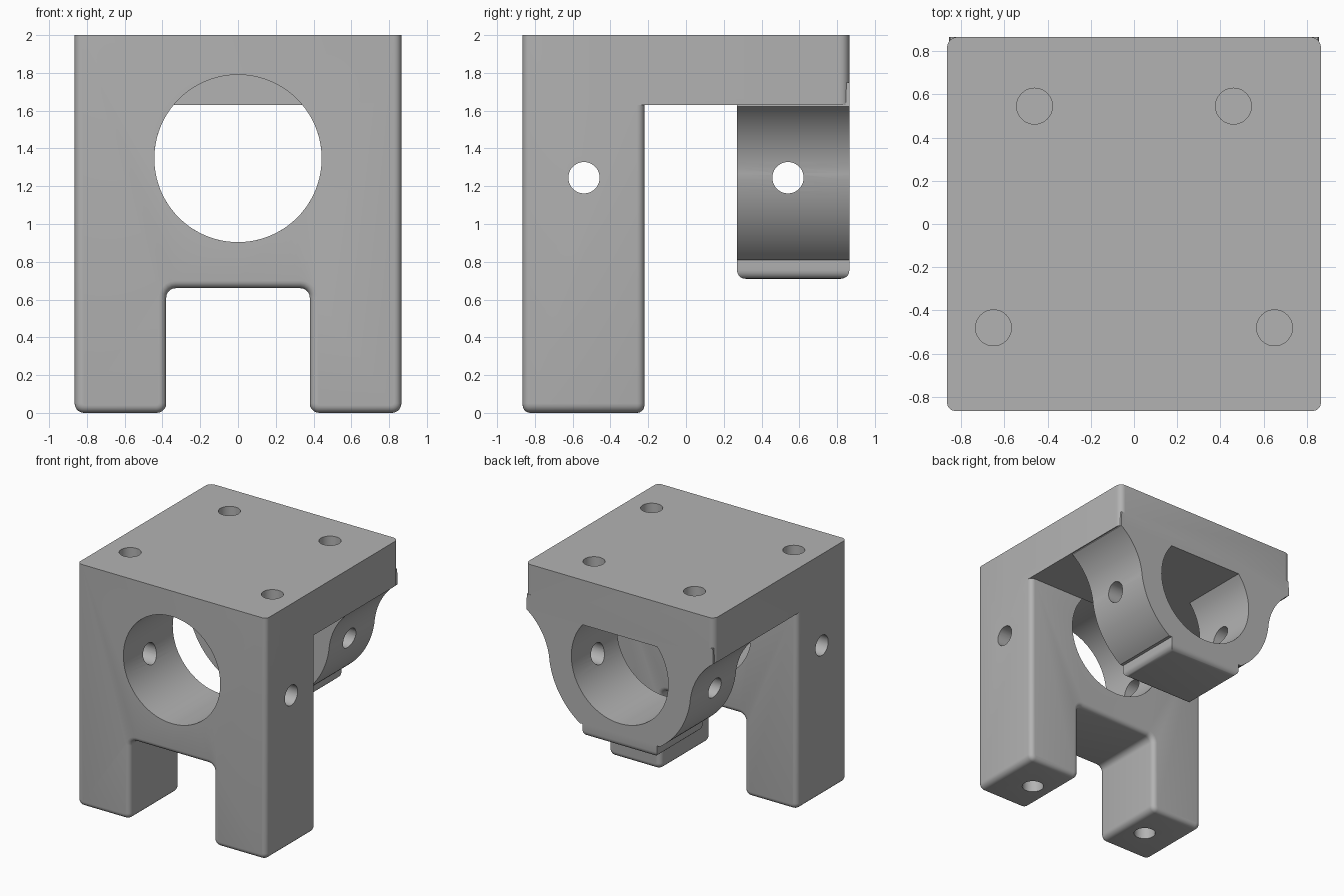
import bpy, bmesh
from math import pi, sin, cos, atan2
from mathutils import Matrix

old = bpy.data.objects.get("Cube")
if old:
    bpy.data.objects.remove(old)

HALF = 0.865                     # half width of the body
BACK_OF_FRONT = -0.22            # rear face of the front block
RING_FRONT = 0.27                # front face of the rear ring
PLATE_Z = 1.63                   # underside of the top plate
BORE_Z, BORE_R = 1.347, 0.443
ROUND = 0.05

grey = bpy.data.materials.new("matte grey")
grey.use_nodes = True
colour = (0.45, 0.45, 0.45, 1)
grey.diffuse_color = colour
grey.node_tree.nodes["Principled BSDF"].inputs["Base Color"].default_value = colour


def arc(cx, cz, r, a0, a1, n):
    return [(cx + r * cos(a0 + (a1 - a0) * i / n), cz + r * sin(a0 + (a1 - a0) * i / n))
            for i in range(n + 1)]


def finish(name, bm):
    bmesh.ops.recalc_face_normals(bm, faces=bm.faces)
    mesh = bpy.data.meshes.new(name)
    bm.to_mesh(mesh)
    bm.free()
    mesh.materials.append(grey)
    obj = bpy.data.objects.new(name, mesh)
    bpy.context.collection.objects.link(obj)
    return obj


def round_edges(bm, rule, width):
    edges = [e for e in bm.edges if rule(*(v.co for v in e.verts))]
    bmesh.ops.bevel(bm, geom=edges, offset=width, segments=5, profile=0.5, affect='EDGES')


def extrude_y(name, points, y0, y1, rule=None, width=0):
    """Extrude an x-z outline along y."""
    bm = bmesh.new()
    face = bm.faces.new([bm.verts.new((x, y0, z)) for x, z in points])
    result = bmesh.ops.extrude_face_region(bm, geom=[face])
    moved = [g for g in result["geom"] if isinstance(g, bmesh.types.BMVert)]
    bmesh.ops.translate(bm, verts=moved, vec=(0, y1 - y0, 0))
    bmesh.ops.recalc_face_normals(bm, faces=bm.faces)
    if rule:
        round_edges(bm, rule, width)
    return finish(name, bm)


def box(name, x, y0, y1, z0, z1, rule, width):
    outline = [(-x, z0), (x, z0), (x, z1), (-x, z1)]
    return extrude_y(name, outline, y0, y1, rule, width)


def drill(name, centre, radius, depth, axis='Z', n=40):
    bm = bmesh.new()
    turn = Matrix.Rotation(pi / 2, 4, {'X': 'Y', 'Y': 'X'}[axis]) if axis != 'Z' else Matrix()
    bmesh.ops.create_cone(bm, cap_ends=True, segments=n, radius1=radius, radius2=radius,
                          depth=depth, matrix=Matrix.Translation(centre) @ turn)
    return finish(name, bm)


def combine(target, other, operation):
    mod = target.modifiers.new("combine", 'BOOLEAN')
    mod.operation, mod.object, mod.solver = operation, other, 'EXACT'
    bpy.context.view_layer.update()
    graph = bpy.context.evaluated_depsgraph_get()
    mesh = bpy.data.meshes.new_from_object(target.evaluated_get(graph))
    target.modifiers.clear()
    target.data = mesh
    bpy.data.objects.remove(other)


# Front block with two legs and a rounded slot between them
half = [(0, 0.66)]
half += arc(0.38 - ROUND, 0.66 - ROUND, ROUND, pi / 2, 0, 5)
half += arc(0.38 + ROUND, ROUND, ROUND, pi, 1.5 * pi, 5)
half += arc(HALF - ROUND, ROUND, ROUND, -pi / 2, 0, 5)
half += [(HALF, 2)]
outline = half + [(-x, z) for x, z in reversed(half[1:])]
body = extrude_y("bracket_body", outline, -HALF, BACK_OF_FRONT,
                 lambda a, b: abs(a.y - b.y) < 1e-4 and min(a.z, b.z) < 1.99, 0.04)

# Top plate with rounded rear corners
plate = box("top_plate", HALF, -0.5, HALF, PLATE_Z, 2,
            lambda a, b: a.y > 0.8 and b.y > 0.8 and abs(a.z - b.z) > 0.1, ROUND)
combine(body, plate, 'UNION')

# Rear ring: concave shoulders flowing into a round underside
ring_r, flare_r = 0.65, 0.506
flare_x, flare_z = 1.147, 1.21
start = atan2(PLATE_Z - flare_z, 0.85 - flare_x)
end = pi - 0.118
foot = atan2(0.81 - BORE_Z, 0.366)
side = [(0.85, 1.75)] + arc(flare_x, flare_z, flare_r, start, end, 14)
side += arc(0, BORE_Z, ring_r, -0.13, foot, 18)
ring = extrude_y("rear_ring", side + [(-x, z) for x, z in reversed(side)], RING_FRONT, HALF)
combine(body, ring, 'UNION')

# Pad below the ring
pad = box("ring_pad", 0.34, RING_FRONT, HALF, 0.71, 0.86,
          lambda a, b: max(a.z, b.z) < 0.72, 0.045)
combine(body, pad, 'UNION')

# Full round bore in the front block, flat-topped bore in the ring
front_y = (BACK_OF_FRONT - 1.2) / 2
combine(body, drill("front_bore", (0, front_y, BORE_Z), BORE_R,
                    BACK_OF_FRONT + 1.2, 'Y', 80), 'DIFFERENCE')
top = atan2(PLATE_Z - BORE_Z, (BORE_R ** 2 - (PLATE_Z - BORE_Z) ** 2) ** 0.5)
combine(body, extrude_y("ring_bore", arc(0, BORE_Z, BORE_R, top, -pi - top, 64), 0.1, 1.1),
        'DIFFERENCE')

# Cross holes through both bores
for y in (-0.54, 0.54):
    combine(body, drill("cross_hole", (0, y, 1.245), 0.083, 2.4, 'X'), 'DIFFERENCE')

# Blind screw holes in the top and in the feet
for s in (-1, 1):
    for x, y, z in ((0.46, 0.545, 2), (0.65, -0.48, 2), (0.57, -0.55, 0)):
        combine(body, drill("screw_hole", (s * x, y, z), 0.083, 0.6), 'DIFFERENCE')

bpy.ops.object.select_all(action='DESELECT')
body.select_set(True)
bpy.context.view_layer.objects.active = body
bpy.ops.object.shade_smooth_by_angle(angle=pi / 6)
